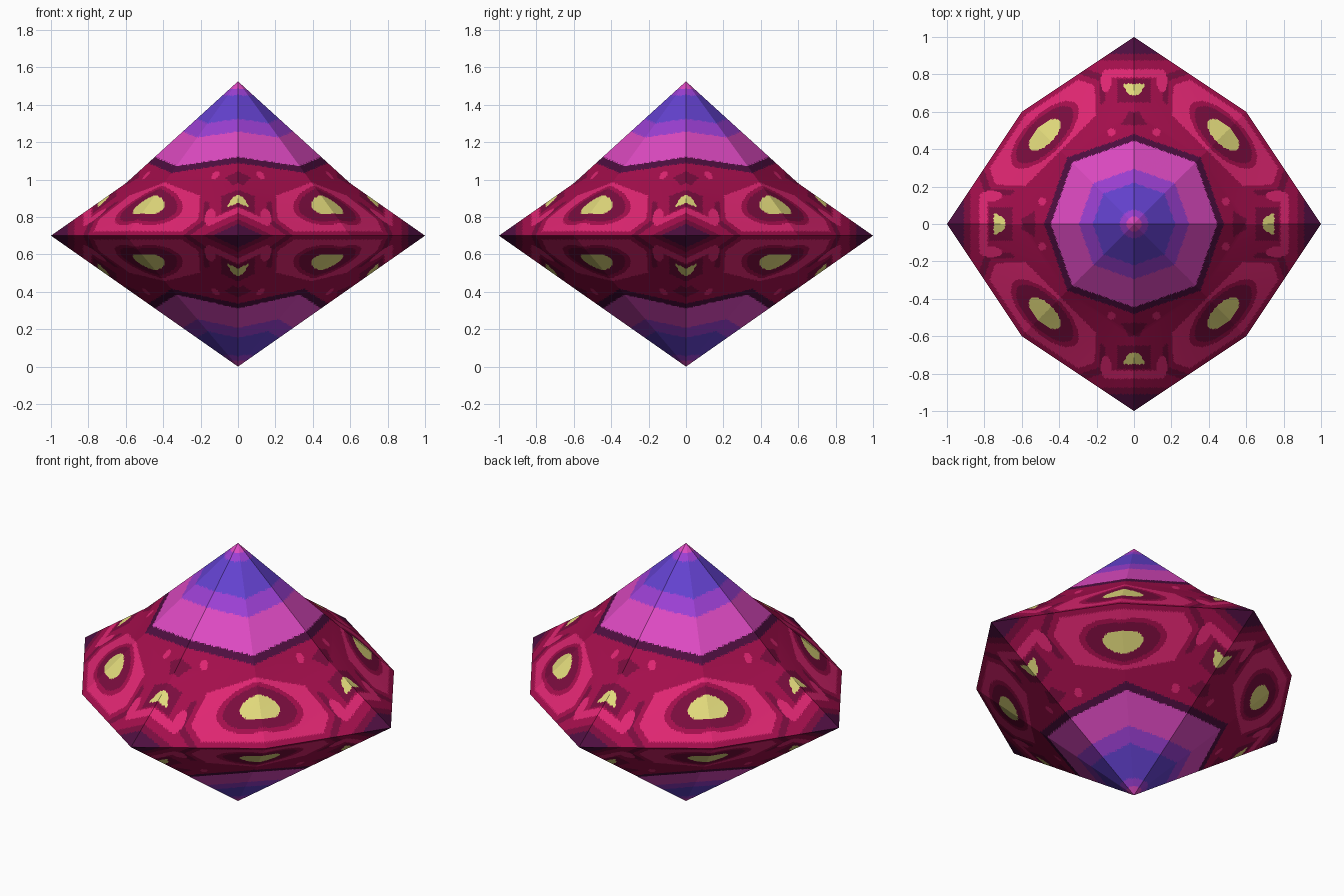
import bpy, math

if "Cube" in bpy.data.objects:
    bpy.data.objects.remove(bpy.data.objects["Cube"])

N = 84            # subdivisions of each facet, fine enough for the painted pattern
GIRDLE = 0.70     # height of the widest edge
S2 = math.sqrt(2)


def lin(c):
    c /= 255
    return c / 12.92 if c <= 0.04045 else ((c + 0.055) / 1.055) ** 2.4


COLOURS = {
    "crimson": (164, 14, 76), "hot_pink": (224, 38, 114), "dark_red": (122, 12, 62),
    "plum": (78, 14, 64), "yellow": (226, 218, 124), "magenta": (222, 74, 194),
    "violet": (156, 64, 212), "indigo": (100, 66, 208),
}
NAMES = list(COLOURS)
MATS = []
for name, rgb in COLOURS.items():
    m = bpy.data.materials.new(name)
    m.diffuse_color = (*[lin(c) for c in rgb], 1)
    m.use_nodes = True
    m.node_tree.nodes["Principled BSDF"].inputs["Base Color"].default_value = m.diffuse_color
    MATS.append(m)


def ell(x, y, rx, ry):
    return (x / rx) ** 2 + (y / ry) ** 2 < 1


def pattern(x, y, wc, wd):
    """Colour rule, in plan coordinates folded into one eighth of the gem."""
    u, v = max(abs(x), abs(y)), min(abs(x), abs(y))
    t, r = wc + wd, math.hypot(x, y)
    # banded tip
    if r < 0.04:
        return "magenta"
    if r < 0.075:
        return "violet"
    m = wc + 0.81 * wd
    for limit, col in ((0.22, "indigo"), (0.295, "violet"), (0.445, "magenta"), (0.48, "plum")):
        if m < limit:
            return col
    # points of the girdle
    if u > 0.91:
        return "plum"
    if u > 0.875:
        return "dark_red"
    # large eye on each diagonal
    da, b = (u + v) / S2 - 0.675, (u - v) / S2
    if ell(b, da, 0.108, 0.05):
        return "yellow"
    if ell(b, da, 0.2, 0.085):
        return "dark_red"
    if ell(b, da, 0.235, 0.102):
        return "crimson"
    reach = 0.375 - (0.9 * -da if da < 0 else 0.5 * da)
    if b < reach and da > -0.12 and t < 0.97:
        return "hot_pink"
    if b < reach + 0.035 and da > -0.14:
        return "crimson"
    # small chevron eye on each axis
    if 0.69 < u < 0.75 and v < 0.03 + 0.5 * (u - 0.69):
        return "yellow"
    if abs(u - 0.805) < 0.022 and v < 0.14 or ell(u - 0.765, v - 0.15, 0.06, 0.028):
        return "hot_pink"
    if 0.65 < u < 0.775 and v < 0.09:
        return "dark_red"
    if abs(u - 0.805) < 0.045 and v < 0.17:
        return "crimson"
    # specks above the chevron
    if ell(u - 0.49, v - 0.12, 0.02, 0.022):
        return "hot_pink"
    if 0.53 < u < 0.60 and v < 0.07 - 0.6 * (u - 0.53):
        return "dark_red"
    if da > -0.1 and b < reach + 0.075:
        return "dark_red"
    return "crimson"


def crown_z(wc, wd):
    # axis ridges bend at 60%, diagonal ridges run straight
    t = wc + wd
    s = wd / t if t else 0
    zc = 0.825 - t * (0.825 - 0.28) / 0.6 if t < 0.6 else 0.7 * (1 - t)
    return GIRDLE + (1 - s) * zc + s * 0.825 * (1 - t)


def pavilion_z(wc, wd):
    return GIRDLE * (wc + wd)


def build(name, height, up):
    verts, faces, cols = [], [], []
    for k in range(8):
        # facet between one axis point and one diagonal point
        q = (k // 2) * math.pi / 2
        c = (math.cos(q), math.sin(q))
        sgn = 1 if k % 2 else -1
        d = (0.6 * (c[0] - sgn * c[1]), 0.6 * (c[1] + sgn * c[0]))
        ids = {}

        def plan(i, j):
            wc, wd = i / N, j / N
            return wc * c[0] + wd * d[0], wc * c[1] + wd * d[1], wc, wd

        for i in range(N + 1):
            for j in range(N + 1 - i):
                x, y, wc, wd = plan(i, j)
                ids[i, j] = len(verts)
                verts.append((x, y, height(wc, wd)))

        def add(*tri):
            f = [ids[p] for p in tri]
            faces.append(f if (sgn > 0) == up else f[::-1])
            ci = sum(p[0] for p in tri) / 3
            cj = sum(p[1] for p in tri) / 3
            cols.append(NAMES.index(pattern(*plan(ci, cj))))

        for i in range(N):
            for j in range(N - i):
                add((i, j), (i + 1, j), (i, j + 1))
                if i + j < N - 1:
                    add((i + 1, j), (i + 1, j + 1), (i, j + 1))
    me = bpy.data.meshes.new(name)
    me.from_pydata(verts, [], faces)
    for m in MATS:
        me.materials.append(m)
    me.polygons.foreach_set("material_index", cols)
    me.update()
    ob = bpy.data.objects.new(name, me)
    bpy.context.collection.objects.link(ob)


# upper and lower halves of the gem
build("gem_crown", crown_z, True)
build("gem_pavilion", pavilion_z, False)
